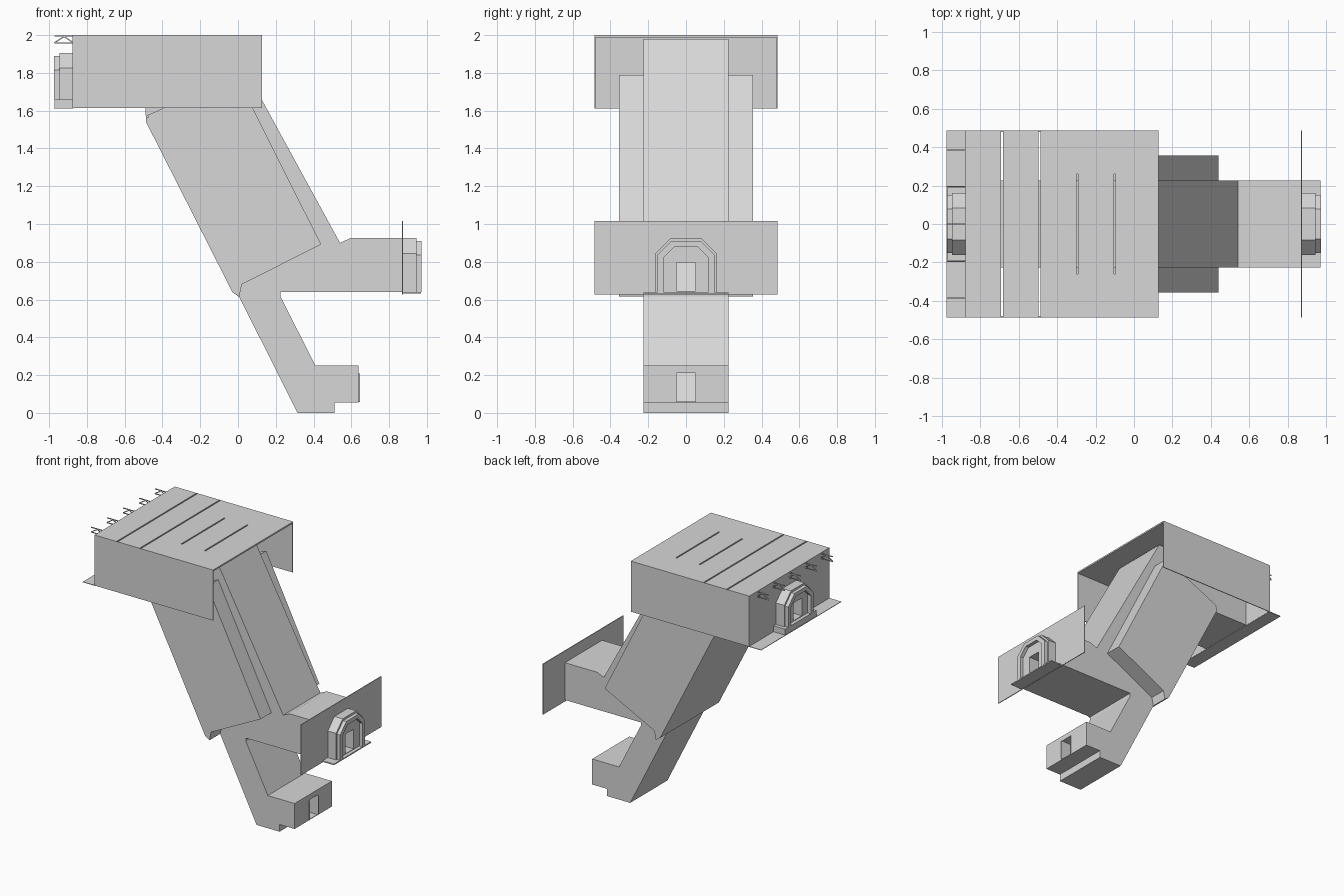
import bpy
import bmesh
from mathutils import Vector

if "Cube" in bpy.data.objects:
    bpy.data.objects.remove(bpy.data.objects["Cube"], do_unlink=True)

grey = bpy.data.materials.new("light grey")
grey.use_nodes = True
color = (0.68, 0.68, 0.68, 1)
grey.diffuse_color = color
grey.node_tree.nodes["Principled BSDF"].inputs["Base Color"].default_value = color


def finish(name, bm):
    bmesh.ops.recalc_face_normals(bm, faces=bm.faces)
    mesh = bpy.data.meshes.new(name)
    bm.to_mesh(mesh)
    bm.free()
    mesh.materials.append(grey)
    obj = bpy.data.objects.new(name, mesh)
    bpy.context.scene.collection.objects.link(obj)
    return obj


def prism(name, points, start, direction):
    """Extrude a closed outline of 3D points."""
    bm = bmesh.new()
    face = bm.faces.new([bm.verts.new(p) for p in points])
    out = bmesh.ops.extrude_face_region(bm, geom=[face])
    verts = [v for v in out["geom"] if isinstance(v, bmesh.types.BMVert)]
    bmesh.ops.translate(bm, verts=verts, vec=direction)
    bmesh.ops.translate(bm, verts=bm.verts, vec=start)
    return finish(name, bm)


def side_prism(name, profile, y0, y1):
    return prism(name, [(x, 0, z) for x, z in profile], (0, y0, 0), (0, y1 - y0, 0))


def box(name, x, y, z):
    outline = [(x[0], z[0]), (x[1], z[0]), (x[1], z[1]), (x[0], z[1])]
    return side_prism(name, outline, *y)


def cut(target, *cutters):
    for cutter in cutters:
        mod = target.modifiers.new("cut", "BOOLEAN")
        mod.object = cutter
        mod.operation = "DIFFERENCE"
        mod.solver = "EXACT"
        cutter.hide_render = True
        cutter.hide_set(True)


def bar(name, a, b, width=0.006):
    """Thin square bar lying in a plane of constant y."""
    a, b = Vector(a), Vector(b)
    side = (b - a).cross(Vector((0, 1, 0))).normalized() * width / 2
    return prism(name, [a - side, b - side, b + side, a + side],
                 (0, -width / 2, 0), (0, width, 0))


# Inclined passage with its lower landing, middle corridor and upper corridor
passage = side_prism("inclined_passage", [
    (0.315, 0), (0.51, 0), (0.51, 0.055), (0.637, 0.055), (0.637, 0.25),
    (0.41, 0.25), (0.225, 0.615), (0.225, 0.64), (0.87, 0.64), (0.87, 0.925),
    (0.595, 0.925), (0.54, 0.9), (-0.05, 1.98), (-0.87, 1.98), (-0.87, 1.615),
    (-0.49, 1.615), (-0.487, 1.54), (-0.03, 0.64), (0.007, 0.613)], -0.225, 0.225)

# Doorways run inward to the slanted wall
lower_doorway = side_prism("lower_doorway_cutter", [
    (0.7, 0.06), (0.7, 0.21), (0.22, 0.21), (0.293, 0.06)], -0.05, 0.05)
middle_doorway = side_prism("middle_doorway_cutter", [
    (1.1, 0.645), (1.1, 0.795), (-0.07, 0.795), (0.003, 0.645)], -0.05, 0.05)
upper_doorway = box("upper_doorway_cutter", (-1.1, -0.5), (-0.05, 0.05), (1.665, 1.8))
cut(passage, lower_doorway, middle_doorway, upper_doorway)

# Side casings and the shallow backing that closes their lower corner
for side, label in ((1, "back"), (-1, "front")):
    ys = sorted((side * 0.22, side * 0.355))
    side_prism(label + "_casing", [
        (-0.03, 0.655), (0.44, 0.892), (-0.01, 1.79), (-0.48, 1.575)], *ys)
    side_prism(label + "_casing_backing", [
        (-0.03, 0.64), (0.007, 0.615), (0.02, 0.68), (-0.45, 1.575),
        (-0.487, 1.56), (-0.487, 1.54)], *ys)

# Upper hall: roof, two sides and one end, open below
roof = box("hall_roof", (-0.875, 0.128), (-0.485, 0.485), (1.988, 2.0))
for x, reach in ((-0.685, 0.484), (-0.49, 0.484), (-0.295, 0.26), (-0.1, 0.26)):
    cut(roof, box("roof_slit_cutter", (x - 0.005, x + 0.005), (-reach, reach), (1.9, 2.1)))
box("hall_front_wall", (-0.875, 0.128), (-0.485, -0.479), (1.613, 1.99))
box("hall_back_wall", (-0.875, 0.128), (0.479, 0.485), (1.613, 1.99))
end_wall = box("hall_end_wall", (-0.875, -0.869), (-0.48, 0.48), (1.613, 1.99))
cut(end_wall, upper_doorway)
box("hall_threshold", (-0.975, -0.87), (-0.485, 0.485), (1.611, 1.615))
box("hall_step", (-0.972, -0.87), (-0.19, 0.19), (1.614, 1.66))

# Screen wall and threshold of the middle corridor
screen = box("screen_wall", (0.868, 0.874), (-0.485, 0.485), (0.628, 1.015))
cut(screen, middle_doorway)
box("screen_threshold", (0.87, 0.97), (-0.225, 0.225), (0.632, 0.641))


def arch(half, base, top, chamfer):
    return [(half, base), (half, top - chamfer), (half - chamfer, top),
            (chamfer - half, top), (-half, top - chamfer), (-half, base)]


def porch(name, x, out, base, top, doorway):
    """Chamfered porch with a raised arch rim around its door."""
    body = prism(name, [(x, y, z) for y, z in arch(0.162, base, top, 0.08)],
                 (0, 0, 0), (out * 0.073, 0, 0))
    cut(body, doorway)
    outer = arch(0.152, base, top - 0.015, 0.075)
    inner = arch(0.12, base, top - 0.045, 0.06)
    rim = outer + inner[::-1]
    prism(name + "_rim", [(x + out * 0.07, y, z) for y, z in rim],
          (0, 0, 0), (out * 0.03, 0, 0))


porch("middle_porch", 0.871, 1, 0.64, 0.925, middle_doorway)
porch("upper_porch", -0.873, -1, 1.658, 1.905, upper_doorway)

# Slim jambs of the lower door
for y in (-0.053, 0.05):
    box("lower_door_jamb", (0.63, 0.645), (y, y + 0.003), (0.058, 0.208))

# Canopy brackets along the hall end
for y in (-0.385, -0.195, 0, 0.195, 0.385):
    near, far, mid = -0.872, -0.972, -0.92
    bar("bracket_top", (near, y, 1.995), (far, y, 1.995))
    bar("bracket_bottom", (near, y, 1.958), (far, y, 1.958))
    bar("bracket_inner_brace", (near, y, 1.96), (mid, y, 1.992))
    bar("bracket_outer_brace", (mid, y, 1.992), (far, y, 1.96))
